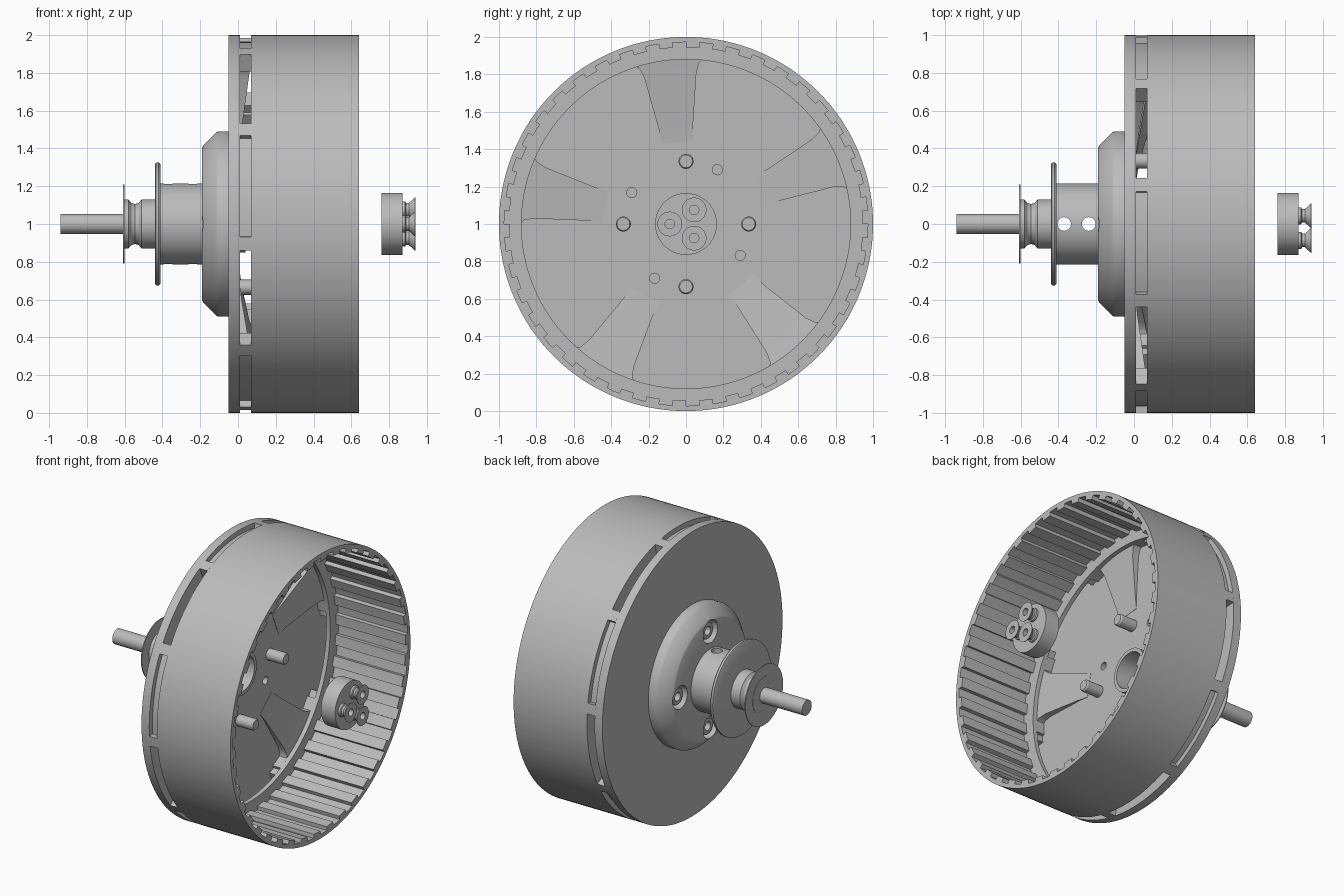
import bpy, bmesh
from math import radians, cos, sin
from mathutils import Vector

cube = bpy.data.objects.get("Cube")
if cube:
    bpy.data.objects.remove(cube, do_unlink=True)

grey = bpy.data.materials.new("plain grey")
grey.use_nodes = True
grey.diffuse_color = (0.5, 0.5, 0.5, 1)
grey.node_tree.nodes["Principled BSDF"].inputs["Base Color"].default_value = (0.5, 0.5, 0.5, 1)


def polar(x, r, deg):
    """Point around the wheel axis, which runs along x at z = 1."""
    return Vector((x, r * cos(radians(deg)), 1 + r * sin(radians(deg))))


def smooth(ob):
    bpy.ops.object.select_all(action='DESELECT')
    ob.select_set(True)
    bpy.context.view_layer.objects.active = ob
    bpy.ops.object.shade_smooth_by_angle(angle=radians(30))


def loft(name, sections, closed):
    """Skin a list of equal point loops into a solid."""
    bm = bmesh.new()
    rings = [[bm.verts.new(p) for p in s] for s in sections]
    pairs = list(zip(rings, rings[1:]))
    if closed:
        pairs.append((rings[-1], rings[0]))
    else:
        bm.faces.new(rings[0])
        bm.faces.new(rings[-1])
    n = len(rings[0])
    for a, b in pairs:
        for i in range(n):
            j = (i + 1) % n
            bm.faces.new((a[i], a[j], b[j], b[i]))
    bmesh.ops.remove_doubles(bm, verts=bm.verts, dist=1e-5)
    bmesh.ops.recalc_face_normals(bm, faces=bm.faces)
    me = bpy.data.meshes.new(name)
    bm.to_mesh(me)
    bm.free()
    me.materials.append(grey)
    ob = bpy.data.objects.new(name, me)
    bpy.context.collection.objects.link(ob)
    smooth(ob)
    return ob


def lathe(name, profile, steps=128, at=(0, 0)):
    """Revolve an (x, r) loop; at = (radius, angle) moves it off the axis."""
    off = polar(0, *at) - Vector((0, 0, 1))
    return loft(name, [[polar(x, r, 360 * k / steps) + off for x, r in profile]
                       for k in range(steps)], True)


def rod(name, x0, x1, r, at=(0, 0), steps=32):
    return lathe(name, [(x0, 0), (x0, r), (x1, r), (x1, 0)], steps, at)


def sector(name, x0, x1, r0, r1, mid, half, steps):
    angles = [mid - half + 2 * half * k / steps for k in range(steps + 1)]
    return loft(name, [[polar(x0, r0, a), polar(x0, r1, a), polar(x1, r1, a), polar(x1, r0, a)]
                       for a in angles], False)


def cut(ob, cutters):
    bpy.context.view_layer.objects.active = ob
    for c in cutters:
        c.hide_render = True
        m = ob.modifiers.new("cut", 'BOOLEAN')
        m.operation, m.solver, m.object = 'DIFFERENCE', 'EXACT', c
        bpy.ops.object.modifier_apply(modifier=m.name)
        bpy.data.objects.remove(c, do_unlink=True)
    smooth(ob)


# Drum with lengthwise grooves inside
TEETH, DEEP, SHALLOW = 42, 0.972, 0.945
sections = []
for k in range(TEETH):
    for f, r in ((0, SHALLOW), (.25, SHALLOW), (.5, SHALLOW), (.505, DEEP), (.75, DEEP), (.995, DEEP)):
        a = 360 * (k + f) / TEETH
        sections.append([polar(.07, r, a), polar(.07, 1, a), polar(.64, 1, a), polar(.64, r, a)])
loft("drum", sections, True)
lathe("inner_lip", [(.07, .88), (.07, .98), (.1, .98), (.1, .88)])

# Back plate with small through holes
plate = lathe("back_plate", [(-.05, .14), (-.05, 1), (.01, 1), (.01, .14)])
cut(plate, [rod("hole_cutter", -.03, .1, .027, (.335, a)) for a in (60, 150, 240, 330)])

# Vent ring: closed pockets, bridges and ramped spokes
for k in range(5):
    mid = 24 + 72 * k
    sector("vent_pocket", .01, .07, .88, .965, mid, 17, 12)
    for side in (-1, 1):
        sector("vent_bridge", .01, .07, .9, 1, mid + 18 * side, 2.1, 3)
    spoke = []
    for r, half, top in ((.44, .085, .012), (.52, .092, .02), (.8, .14, .058),
                         (.85, .16, .065), (.87, .185, .068), (.885, .23, .07)):
        u, v = polar(0, 1, mid) - Vector((0, 0, 1)), polar(0, 1, mid + 90) - Vector((0, 0, 1))
        c = Vector((0, 0, 1)) + u * r
        spoke.append([c + v * s * half + Vector((x, 0, 0))
                      for s, x in ((-1, .005), (1, .005), (1, top), (-1, top))])
    loft("spoke", spoke, False)

# Hub, flange, collar and shaft in one turned part
hub = lathe("hub_and_shaft", [
    (.04, .125), (.04, .15), (-.05, .15), (-.05, .49), (-.105, .49), (-.115, .485), (-.185, .415),
    (-.19, .405), (-.19, .215), (-.41, .215), (-.41, .315), (-.42, .325), (-.435, .325),
    (-.44, .315), (-.44, .13), (-.51, .13), (-.525, .112), (-.545, .105), (-.565, .112),
    (-.58, .13), (-.61, .13), (-.61, .053), (-.94, .053), (-.94, 0), (-.43, 0), (-.43, .125)])
lathe("thin_washer", [(-.602, .12), (-.602, .21), (-.608, .21), (-.608, .12)])
cutters = [rod("counterbore_cutter", -.3, -.1, .08, (.335, 90 * k)) for k in range(4)]
for x in (-.37, -.24):
    bpy.ops.mesh.primitive_cylinder_add(vertices=32, radius=.036, depth=.6, location=(x, 0, 1))
    cutters.append(bpy.context.object)
cut(hub, cutters)

# Socket screws through the flange, ending as pins inside the drum
for k in range(4):
    at = (.335, 90 * k)
    lathe("flange_screw", [(-.17, .03), (-.17, .055), (-.165, .06), (-.1, .06), (-.1, .04), (.13, .04),
                           (.14, .034), (.14, 0), (-.13, 0), (-.13, .03)], 32, at)

# Loose end cap with three flared studs
rod("end_cap", .76, .87, .165, steps=96)
for a in (60, 180, 300):
    lathe("flared_stud", [(.86, .045), (.885, .045), (.89, .036), (.905, .036), (.937, .066), (.94, .066),
                          (.94, .025), (.88, .025), (.88, 0), (.86, 0)], 40, (.087, a))
